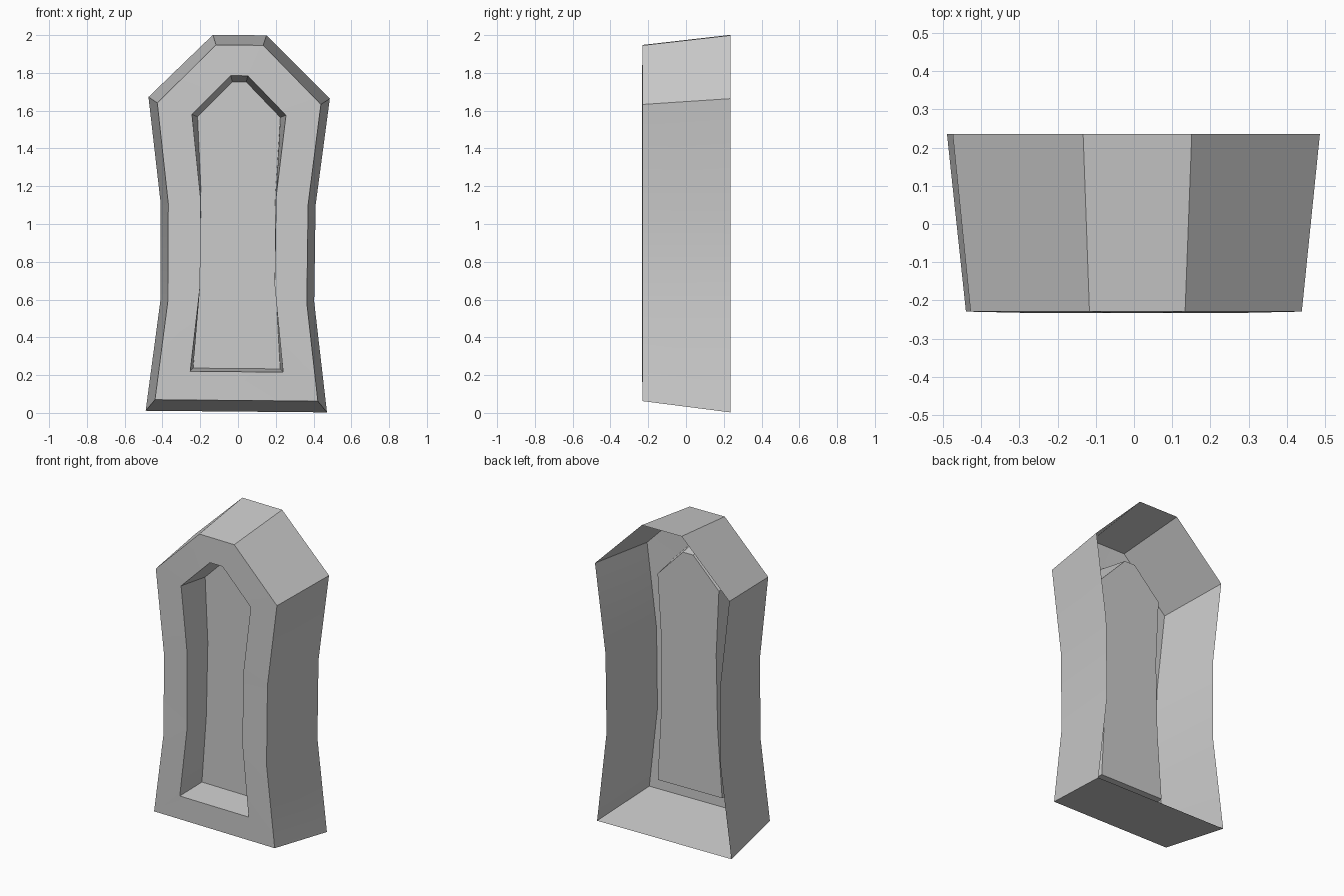
import bpy
import bmesh
from math import radians
from mathutils import Matrix, Vector

cube = bpy.data.objects.get("Cube")
if cube:
    bpy.data.objects.remove(cube, do_unlink=True)


def make_material(name, colour):
    mat = bpy.data.materials.new(name)
    mat.use_nodes = True
    mat.diffuse_color = colour
    mat.node_tree.nodes["Principled BSDF"].inputs["Base Color"].default_value = colour
    return mat


def add_loop(bm, depth, half_profile):
    """Mirror a half profile (half width, height) into a closed ring of vertices."""
    right = [(w, z) for w, z in half_profile]
    left = [(-w, z) for w, z in reversed(half_profile)]
    return [bm.verts.new((x, depth, z)) for x, z in right + left]


def bridge(bm, first, second):
    """Join two rings with a band of quads."""
    count = len(first)
    for i in range(count):
        j = (i + 1) % count
        bm.faces.new((first[i], first[j], second[j], second[i]))


# Half profiles from base to crown: foot, lower waist, upper waist, shoulder, crown
back_rim = [(.48, .007), (.407, .592), (.41, 1.103), (.48, 1.668), (.142, 2)]
front_rim = [(.431, .066), (.368, .585), (.37, 1.105), (.433, 1.637), (.125, 1.947)]
recess_rim = [(.246, .218), (.197, .677), (.201, 1.148), (.249, 1.578), (.045, 1.785)]
recess_floor = [(.23, .235), (.202, .677), (.196, 1.148), (.219, 1.566), (.037, 1.752)]

bm = bmesh.new()
loops = [
    add_loop(bm, .235, back_rim),
    add_loop(bm, -.229, front_rim),
    add_loop(bm, -.233, recess_rim),
    add_loop(bm, -.03, recess_floor),
]

# Outer walls, front border and recess walls, closed by the recessed panel
for first, second in zip(loops, loops[1:]):
    bridge(bm, first, second)
bm.faces.new(loops[-1])

# The whole frame leans very slightly to one side
pivot = Vector((0, 0, 1))
bmesh.ops.rotate(bm, verts=bm.verts, cent=pivot, matrix=Matrix.Rotation(.009, 3, "Y"))

mesh = bpy.data.meshes.new("recessed_frame")
bm.normal_update()
bm.to_mesh(mesh)
bm.free()
frame = bpy.data.objects.new("recessed_frame", mesh)
bpy.context.collection.objects.link(frame)
mesh.materials.append(make_material("plain_grey", (.6, .6, .6, 1)))

# Soft bends at the waist, crisp rims
bpy.ops.object.select_all(action="DESELECT")
frame.select_set(True)
bpy.context.view_layer.objects.active = frame
bpy.ops.object.shade_smooth_by_angle(angle=radians(30))
